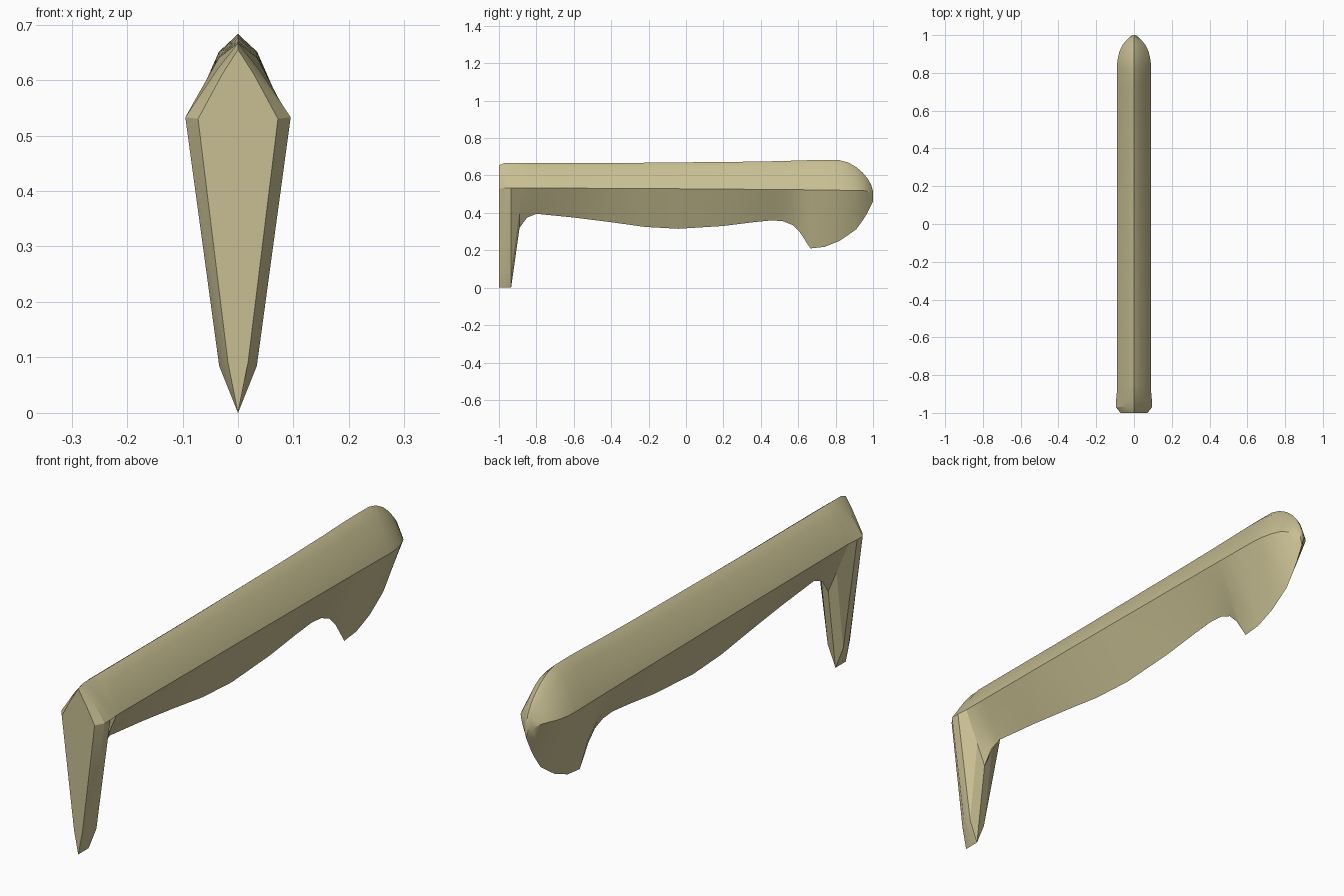
import bpy, bmesh, math

cube = bpy.data.objects.get("Cube")
if cube:
    bpy.data.objects.remove(cube, do_unlink=True)

# Single tan colour
tan = bpy.data.materials.new("tan")
tan.use_nodes = True
color = (0.58, 0.52, 0.29, 1)
tan.diffuse_color = color
bsdf = tan.node_tree.nodes["Principled BSDF"]
bsdf.inputs["Base Color"].default_value = color
bsdf.inputs["Roughness"].default_value = 0.7


def section(y, top, bottom, width, side_z, low=None, shoulder=(0.38, 0.2)):
    """Kite cross-section: top ridge, shoulders, side edges, lower flanks, bottom ridge."""
    sx, drop = shoulder
    shoulder_pt = (width * sx, top - (top - side_z) * drop)
    low_pt = low or (width * 0.4, side_z + (bottom - side_z) * 0.6)
    right = [shoulder_pt, (width, side_z), low_pt]
    ring = [(0, top)] + right + [(0, bottom)] + [(-x, z) for x, z in reversed(right)]
    return [(x, y, z) for x, z in ring]


def loft(name, sections):
    bm = bmesh.new()
    rings = [[bm.verts.new(p) for p in s] for s in sections]
    n = len(rings[0])
    for a, b in zip(rings, rings[1:]):
        for i in range(n):
            j = (i + 1) % n
            bm.faces.new((a[i], a[j], b[j], b[i]))
    bm.faces.new(rings[0])
    bm.faces.new(rings[-1])
    bmesh.ops.recalc_face_normals(bm, faces=bm.faces)
    mesh = bpy.data.meshes.new(name)
    bm.to_mesh(mesh)
    bm.free()
    mesh.materials.append(tan)
    obj = bpy.data.objects.new(name, mesh)
    bpy.context.collection.objects.link(obj)
    bpy.ops.object.select_all(action='DESELECT')
    obj.select_set(True)
    bpy.context.view_layer.objects.active = obj
    bpy.ops.object.shade_smooth_by_angle(angle=math.radians(28))
    return obj


flat_top = (0.4, 0.36)

# Guard: bevelled kite plate with a long lower prong
sections = [
    section(-1.0, 0.655, 0.0, 0.072, 0.53, (0.018, 0.09), flat_top),
    section(-0.97, 0.667, 0.0, 0.095, 0.533, (0.034, 0.085), flat_top),
    section(-0.935, 0.667, 0.0, 0.095, 0.533, (0.034, 0.085), flat_top),
]

# Grip and pommel stations: y, top ridge, bottom ridge, half width, side edge height
stations = [
    (-0.89, 0.667, 0.32, 0.091, 0.533), (-0.85, 0.667, 0.375, 0.091, 0.533),
    (-0.80, 0.667, 0.395, 0.091, 0.533), (-0.60, 0.667, 0.375, 0.091, 0.532),
    (-0.40, 0.667, 0.35, 0.091, 0.531), (-0.22, 0.668, 0.325, 0.091, 0.53),
    (-0.04, 0.67, 0.315, 0.091, 0.529), (0.20, 0.672, 0.33, 0.091, 0.527),
    (0.36, 0.674, 0.35, 0.091, 0.526), (0.46, 0.676, 0.36, 0.091, 0.525),
    (0.52, 0.677, 0.355, 0.091, 0.525), (0.57, 0.679, 0.335, 0.091, 0.524),
    (0.61, 0.68, 0.295, 0.091, 0.524), (0.665, 0.682, 0.21, 0.091, 0.523),
    (0.74, 0.683, 0.218, 0.091, 0.522), (0.82, 0.682, 0.25, 0.091, 0.521),
    (0.865, 0.67, 0.28, 0.088, 0.52), (0.91, 0.645, 0.312, 0.078, 0.52),
    (0.945, 0.615, 0.36, 0.063, 0.52), (0.97, 0.585, 0.40, 0.043, 0.515),
    (0.99, 0.55, 0.44, 0.022, 0.50), (1.0, 0.515, 0.46, 0.008, 0.49),
]
for st in stations:
    sections.append(section(*st))

loft("handle_with_guard", sections)
